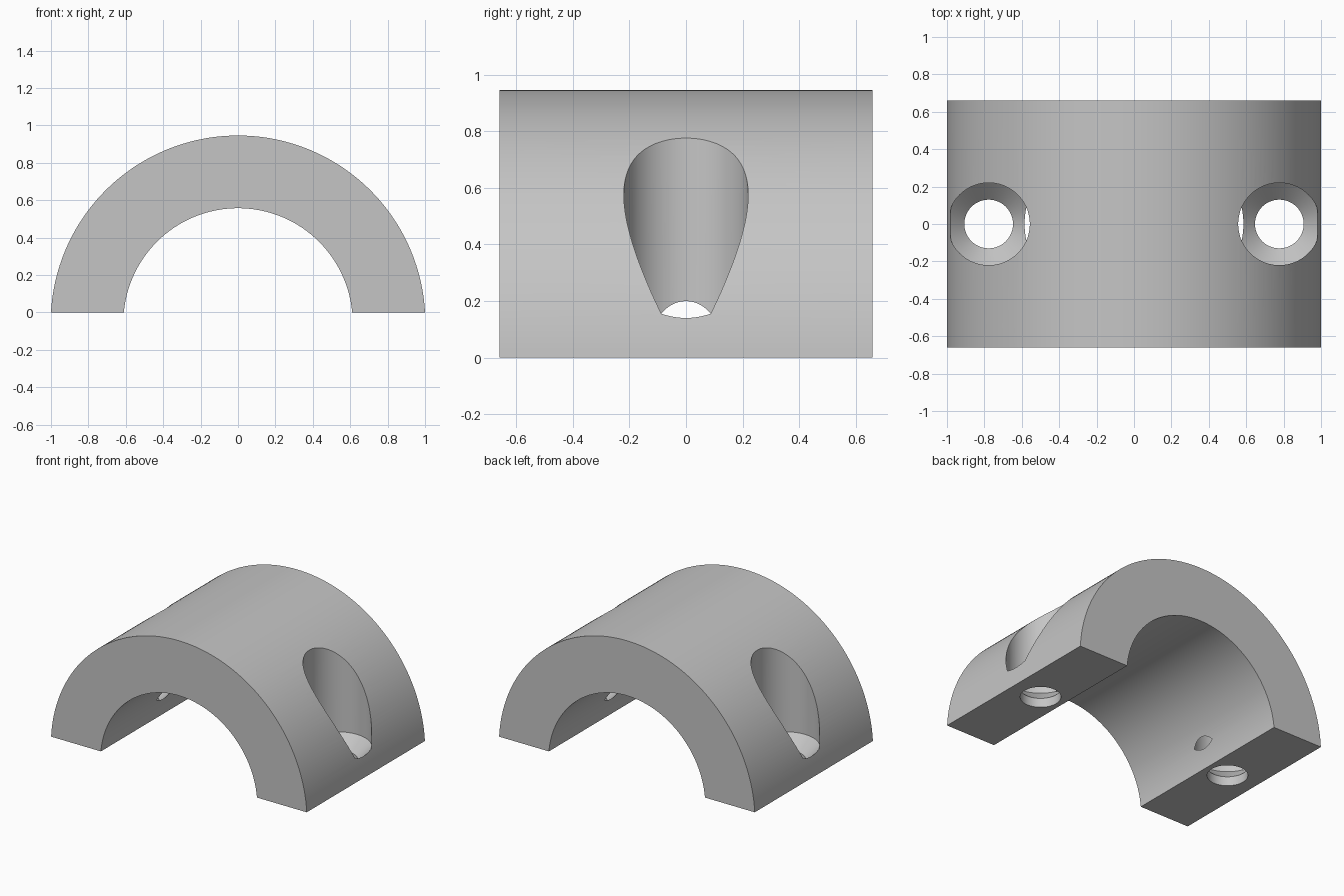
import bpy
import bmesh
import math

cube = bpy.data.objects.get("Cube")
if cube:
    bpy.data.objects.remove(cube, do_unlink=True)

AXIS_Z = -0.056              # bore axis lies just below the base plane
OUTER, INNER = 1.0016, 0.613
HALF_LENGTH = 0.66
BOLT_X = 0.777

grey = bpy.data.materials.new("plain grey")
grey.use_nodes = True
grey.diffuse_color = (0.56, 0.56, 0.56, 1)
grey.node_tree.nodes["Principled BSDF"].inputs["Base Color"].default_value = grey.diffuse_color


def make_object(name, bm):
    bmesh.ops.recalc_face_normals(bm, faces=bm.faces)
    mesh = bpy.data.meshes.new(name)
    bm.to_mesh(mesh)
    bm.free()
    mesh.materials.append(grey)
    obj = bpy.data.objects.new(name, mesh)
    bpy.context.collection.objects.link(obj)
    return obj


def arc(radius, steps=96):
    start = math.asin(-AXIS_Z / radius)
    angles = [start + (math.pi - 2 * start) * i / steps for i in range(steps + 1)]
    return [(radius * math.cos(a), AXIS_Z + radius * math.sin(a)) for a in angles]


def clamp_body():
    # Half-ring profile extruded along y
    bm = bmesh.new()
    profile = arc(OUTER) + arc(INNER)[::-1]
    face = bm.faces.new([bm.verts.new((x, -HALF_LENGTH, z)) for x, z in profile])
    result = bmesh.ops.extrude_face_region(bm, geom=[face])
    moved = [v for v in result["geom"] if isinstance(v, bmesh.types.BMVert)]
    bmesh.ops.translate(bm, verts=moved, vec=(0, 2 * HALF_LENGTH, 0))
    return make_object("half_ring_clamp", bm)


def bolt_cutter(name, x, segments=96):
    # Through hole, conical seat and wide counterbore as stacked rings
    bm = bmesh.new()
    rings = []
    for radius, z in [(0.13, -0.2), (0.13, 0.065), (0.22, 0.155), (0.22, 1.3)]:
        rings.append([bm.verts.new((x + radius * math.cos(2 * math.pi * i / segments),
                                    radius * math.sin(2 * math.pi * i / segments), z))
                      for i in range(segments)])
    for low, high in zip(rings, rings[1:]):
        for i in range(segments):
            j = (i + 1) % segments
            bm.faces.new((low[i], low[j], high[j], high[i]))
    bm.faces.new(rings[0][::-1])
    bm.faces.new(rings[-1])
    return make_object(name, bm)


body = clamp_body()
cutters = [bolt_cutter("left_bolt_cutter", BOLT_X), bolt_cutter("right_bolt_cutter", -BOLT_X)]
bpy.context.view_layer.objects.active = body
for cutter in cutters:
    cut = body.modifiers.new("bolt hole", "BOOLEAN")
    cut.operation = "DIFFERENCE"
    cut.solver = "EXACT"
    cut.object = cutter
    bpy.ops.object.modifier_apply(modifier=cut.name)
for cutter in cutters:
    bpy.data.objects.remove(cutter, do_unlink=True)

# Smooth curved walls with crisp edges
bpy.ops.object.select_all(action="DESELECT")
body.select_set(True)
bpy.ops.object.shade_smooth_by_angle(angle=math.radians(25))
